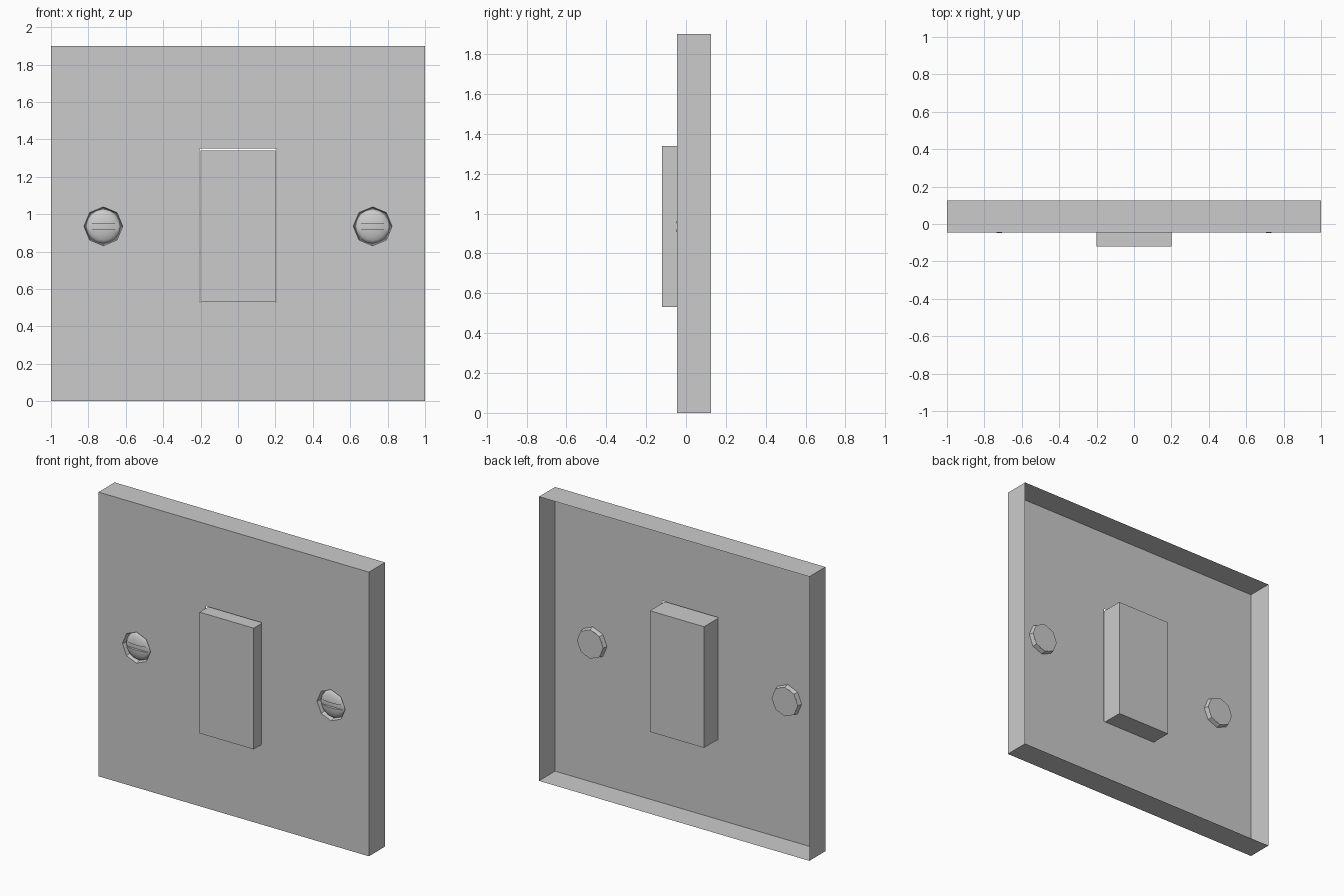
import bpy, bmesh, math
from mathutils import Vector

if "Cube" in bpy.data.objects:
    bpy.data.objects.remove(bpy.data.objects["Cube"])

FRONT, BACK = -0.045, 0.125      # depth of the plate
SEAT = -0.015                    # floor of the screw seats
SCREW_X, SCREW_Z = 0.72, 0.935


def finish(name, bm):
    bmesh.ops.recalc_face_normals(bm, faces=bm.faces[:])
    mesh = bpy.data.meshes.new(name)
    bm.to_mesh(mesh)
    bm.free()
    ob = bpy.data.objects.new(name, mesh)
    bpy.context.collection.objects.link(ob)
    return ob


def box(name, x0, x1, y0, y1, z0, z1):
    bm = bmesh.new()
    bmesh.ops.create_cube(bm, size=1)
    for v in bm.verts:
        v.co = Vector(((x0 + x1) / 2 + v.co.x * (x1 - x0),
                       (y0 + y1) / 2 + v.co.y * (y1 - y0),
                       (z0 + z1) / 2 + v.co.z * (z1 - z0)))
    return finish(name, bm)


def ring(bm, pts, y):
    return [bm.verts.new((x, y, z)) for x, z in pts]


def edges_of(bm, vs):
    return [bm.edges.new((vs[i], vs[(i + 1) % len(vs)])) for i in range(len(vs))]


def bridge(bm, a, b):
    n = len(a)
    for i in range(n):
        bm.faces.new((a[i], a[(i + 1) % n], b[(i + 1) % n], b[i]))


def rect(x, z0, z1):
    return [(-x, z0), (x, z0), (x, z1), (-x, z1)]


def circle(cx, r, n):
    return [(cx + r * math.cos(2 * math.pi * i / n),
             SCREW_Z + r * math.sin(2 * math.pi * i / n)) for i in range(n)]


# Plate: front sheet with three openings, thin rim, octagonal screw seats
bm = bmesh.new()
outer = ring(bm, rect(1, 0, 1.9), FRONT)
opening = ring(bm, rect(0.207, 0.53, 1.35), FRONT)
seats = [(s, ring(bm, circle(s * SCREW_X, 0.104, 8), FRONT)) for s in (-1, 1)]
edges = []
for loop in [outer, opening] + [vs for _, vs in seats]:
    edges += edges_of(bm, loop)
bmesh.ops.triangle_fill(bm, edges=edges, use_beauty=True, normal=(0, -1, 0))
bridge(bm, outer, ring(bm, rect(1, 0, 1.9), BACK))
for s, vs in seats:
    floor = ring(bm, circle(s * SCREW_X, 0.097, 8), SEAT)
    bridge(bm, vs, floor)
    bm.faces.new(floor)
finish("switch_plate", bm)

# Rocker passing through the plate
box("rocker", -0.2, 0.2, -0.12, 0.095, 0.53, 1.34)

# Domed slotted screws
for s, side in ((-1, "left"), (1, "right")):
    bm = bmesh.new()
    cx = s * SCREW_X
    rings = []
    for k in range(5):
        a = math.radians(k * 18)
        rings.append(ring(bm, circle(cx, 0.092 * math.cos(a), 16),
                          SEAT - 0.001 - 0.032 * math.sin(a)))
    bm.faces.new(rings[0])
    for a, b in zip(rings, rings[1:]):
        bridge(bm, a, b)
    tip = bm.verts.new((cx, SEAT - 0.033, SCREW_Z))
    top = rings[-1]
    for i in range(16):
        bm.faces.new((top[i], top[(i + 1) % 16], tip))
    screw = finish(side + "_screw", bm)

    cutter = box(side + "_slot_cutter", cx - 0.12, cx + 0.12, -0.1, -0.03,
                 SCREW_Z - 0.016, SCREW_Z + 0.016)
    cutter.hide_render = True
    cutter.hide_set(True)
    mod = screw.modifiers.new("slot", 'BOOLEAN')
    mod.operation = 'DIFFERENCE'
    mod.solver = 'EXACT'
    mod.object = cutter
    bpy.ops.object.select_all(action='DESELECT')
    screw.select_set(True)
    bpy.context.view_layer.objects.active = screw
    bpy.ops.object.modifier_apply(modifier="slot")
    bpy.data.objects.remove(cutter)
    bpy.ops.object.shade_smooth_by_angle(angle=math.radians(35))
